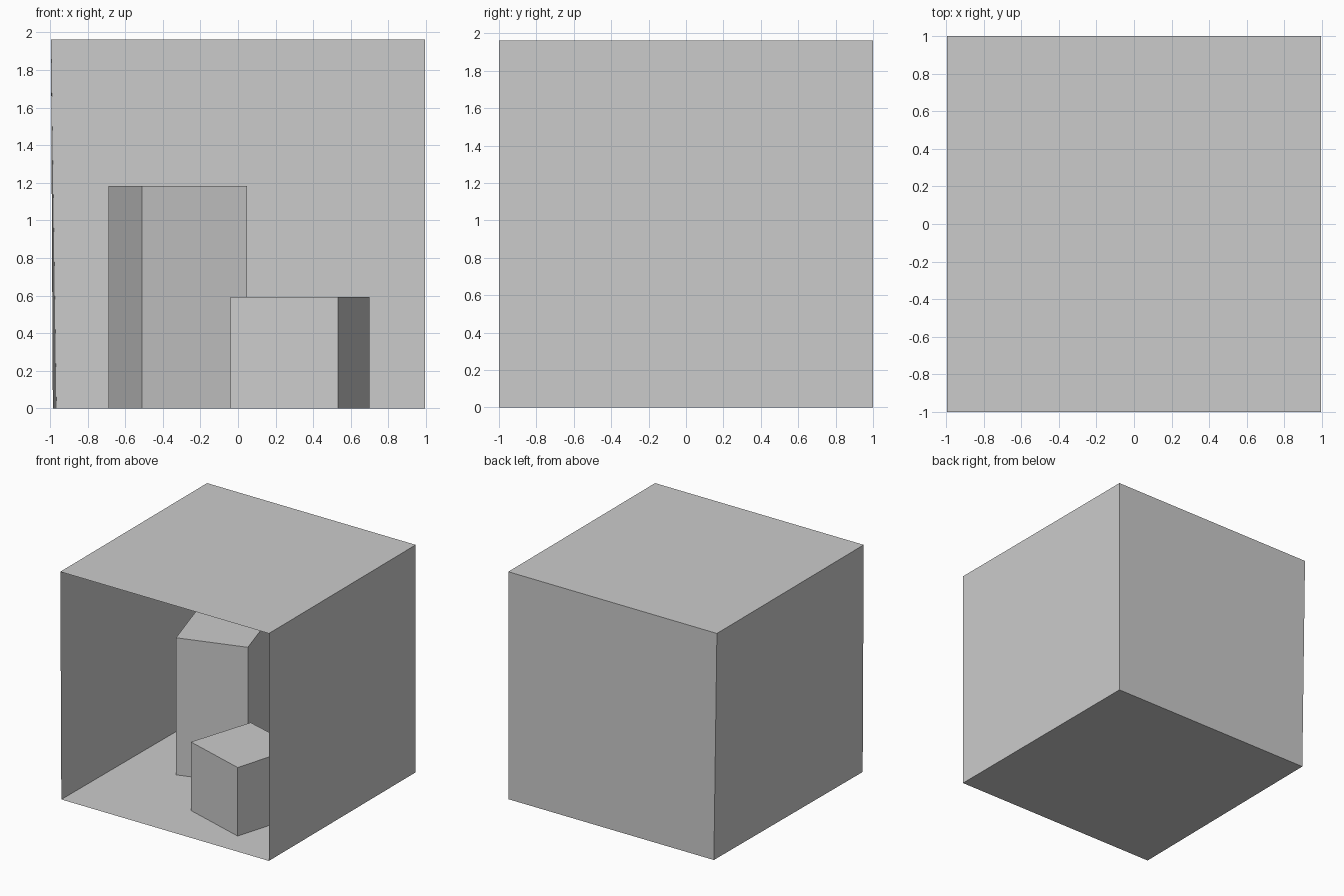
import bpy, bmesh

if "Cube" in bpy.data.objects:
    bpy.data.objects.remove(bpy.data.objects["Cube"])

H = 1.961          # room height
L, R = -0.995, 0.995
FRONT, BACK = -1.0, 1.0


def mesh_object(name, build):
    bm = bmesh.new()
    build(bm)
    mesh = bpy.data.meshes.new(name)
    bm.to_mesh(mesh)
    bm.free()
    obj = bpy.data.objects.new(name, mesh)
    bpy.context.collection.objects.link(obj)


def panel(name, corners):
    """Single flat sheet, facing into the room."""
    mesh_object(name, lambda bm: bm.faces.new([bm.verts.new(c) for c in corners]))


def block(name, footprint, height):
    """Closed prism standing on the floor."""
    def build(bm):
        base = bm.faces.new([bm.verts.new((x, y, 0)) for x, y in footprint])
        top = bmesh.ops.extrude_face_region(bm, geom=[base], use_keep_orig=True)["geom"]
        bmesh.ops.translate(bm, vec=(0, 0, height),
                            verts=[v for v in top if isinstance(v, bmesh.types.BMVert)])
        bmesh.ops.recalc_face_normals(bm, faces=bm.faces)
    mesh_object(name, build)


# Room corners (the left wall leans outward slightly)
floor_fl, floor_bl = (-0.985, FRONT, 0), (-0.966, BACK, 0)
floor_fr, floor_br = (R, FRONT, 0), (R, BACK, 0)
ceil_fl, ceil_bl = (L, FRONT, H), (L, BACK, H)
ceil_fr, ceil_br = (R, FRONT, H), (R, BACK, H)

# Room shell, open at the front
panel("floor", [floor_fl, floor_fr, floor_br, floor_bl])
panel("ceiling", [ceil_fl, ceil_bl, ceil_br, ceil_fr])
panel("back_wall", [floor_bl, floor_br, ceil_br, ceil_bl])
panel("right_wall", [floor_br, floor_fr, ceil_fr, ceil_br])
panel("left_wall", [floor_fl, floor_bl, ceil_bl, ceil_fl])

# Light panel just under the ceiling
panel("ceiling_light", [(-0.227, -0.182, 1.951), (-0.227, 0.192, 1.951),
                        (0.236, 0.192, 1.951), (0.236, -0.182, 1.951)])

# Two turned blocks
block("short_block", [(0.532, -0.764), (0.700, -0.192), (0.138, -0.025), (-0.039, -0.586)], 0.591)
block("tall_block", [(-0.512, -0.113), (0.049, 0.064), (-0.128, 0.635), (-0.690, 0.458)], 1.182)
